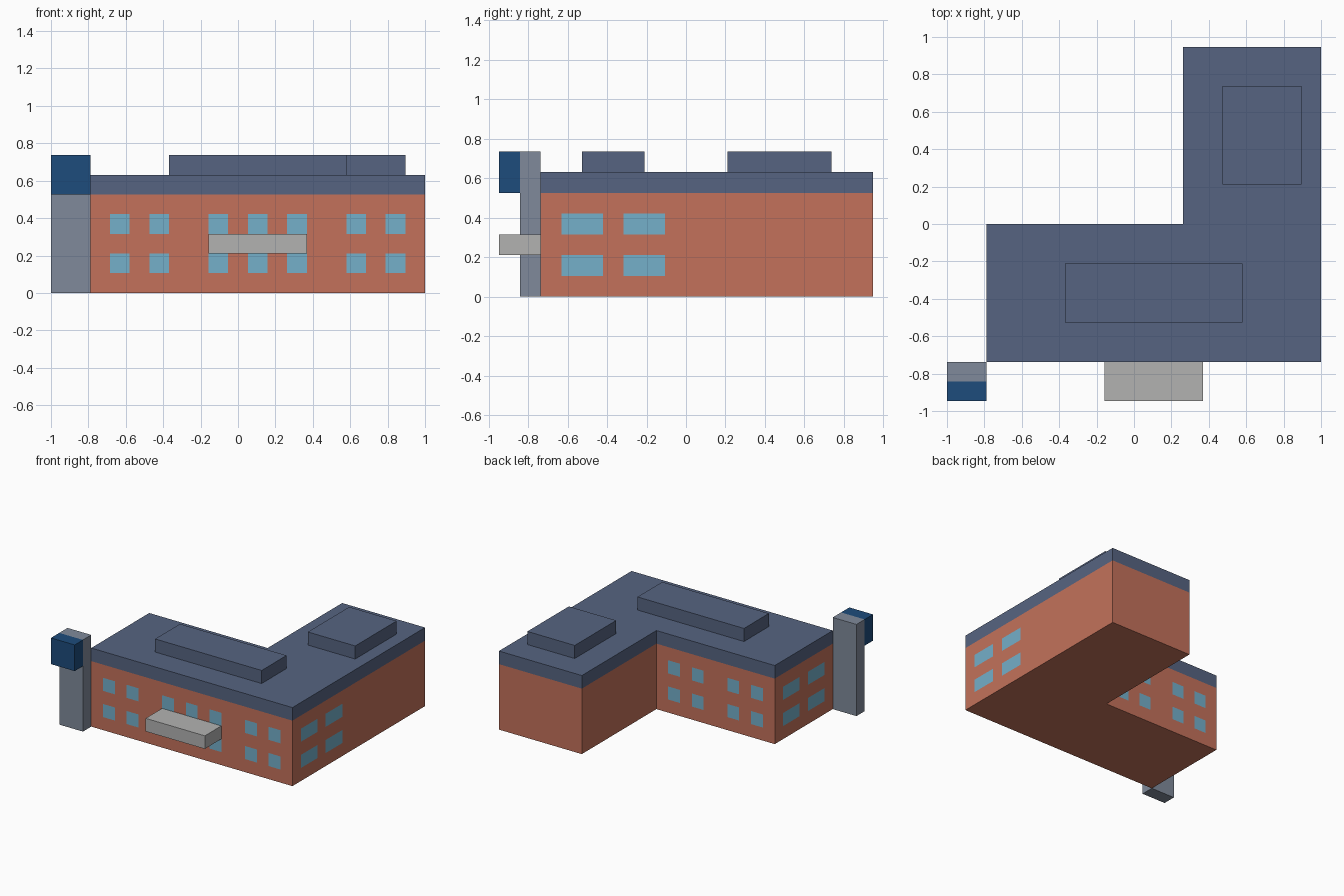
import bpy, bmesh

if "Cube" in bpy.data.objects:
    bpy.data.objects.remove(bpy.data.objects["Cube"])

U = 2 / 19  # grid module: the plan is 19 x 18 modules


def px(i):
    return -1 + i * U


def py(j):
    return -9 * U + j * U


def material(name, rgb):
    m = bpy.data.materials.new(name)
    m.diffuse_color = [(c / 255) ** 2.2 for c in rgb] + [1]
    m.use_nodes = True
    m.node_tree.nodes["Principled BSDF"].inputs["Base Color"].default_value = m.diffuse_color
    return m


BRICK = material("brick", (194, 113, 91))
SLATE = material("slate", (87, 100, 128))
STEEL = material("steel", (127, 137, 153))
BLUE = material("blue", (35, 77, 123))
GLASS = material("glass", (116, 174, 200))
STONE = material("stone", (177, 177, 176))


def finish(name, bm, mat):
    me = bpy.data.meshes.new(name)
    bm.to_mesh(me)
    bm.free()
    me.materials.append(mat)
    bpy.context.collection.objects.link(bpy.data.objects.new(name, me))


def prism(name, outline, z0, z1, mat, bottom=True, top=True):
    """Extrude a counter-clockwise plan outline, in modules, from z0 to z1."""
    bm = bmesh.new()
    lo = [bm.verts.new((px(i), py(j), z0 * U)) for i, j in outline]
    hi = [bm.verts.new((px(i), py(j), z1 * U)) for i, j in outline]
    n = len(outline)
    for k in range(n):
        m = (k + 1) % n
        bm.faces.new((lo[k], lo[m], hi[m], hi[k]))
    if bottom:
        bm.faces.new(lo[::-1])
    if top:
        bm.faces.new(hi)
    finish(name, bm, mat)


def box(name, x0, x1, y0, y1, z0, z1, mat):
    prism(name, [(x0, y0), (x1, y0), (x1, y1), (x0, y1)], z0, z1, mat)


def windows(name, point, spans):
    """Two storeys of flat panes; point(s) gives the wall position at s."""
    bm = bmesh.new()
    for a, b in spans:
        for z in (1, 3):
            corners = ((a, z), (b, z), (b, z + 1), (a, z + 1))
            bm.faces.new([bm.verts.new((*point(s), h * U)) for s, h in corners])
    finish(name, bm, GLASS)


# L-shaped body: brick walls under a slate roof band
L_PLAN = [(2, 2), (19, 2), (19, 18), (12, 18), (12, 9), (2, 9)]
prism("brick_walls", L_PLAN, 0, 5, BRICK, top=False)
prism("flat_roof", L_PLAN, 5, 6, SLATE, bottom=False)

# Raised roof blocks
box("main_roof_block", 6, 15, 4, 7, 6, 7, SLATE)
box("wing_roof_block", 14, 18, 11, 16, 6, 7, SLATE)

# Entrance canopy
box("entrance_canopy", 8, 13, 0, 2, 2, 3, STONE)

# Corner pylon with its sign block
box("corner_pylon", 0, 2, 1, 2, 0, 7, STEEL)
box("sign_block", 0, 2, 0, 1, 5, 7, BLUE)

# Window panes, a hair proud of the walls and facing outwards
E = 0.001
FRONT = [(i, i + 1) for i in (3, 5, 8, 10, 12, 15, 17)]
BACK = [(i + 1, i) for i in (3, 5, 8, 10)]
SIDE = [(3, 5), (6, 8)]
windows("front_windows", lambda s: (px(s), py(2) - E), FRONT)
windows("back_windows", lambda s: (px(s), py(9) + E), BACK)
windows("right_windows", lambda s: (px(19) + E, py(s)), SIDE)
windows("left_windows", lambda s: (px(2) - E, py(s)), [(b, a) for a, b in SIDE])
